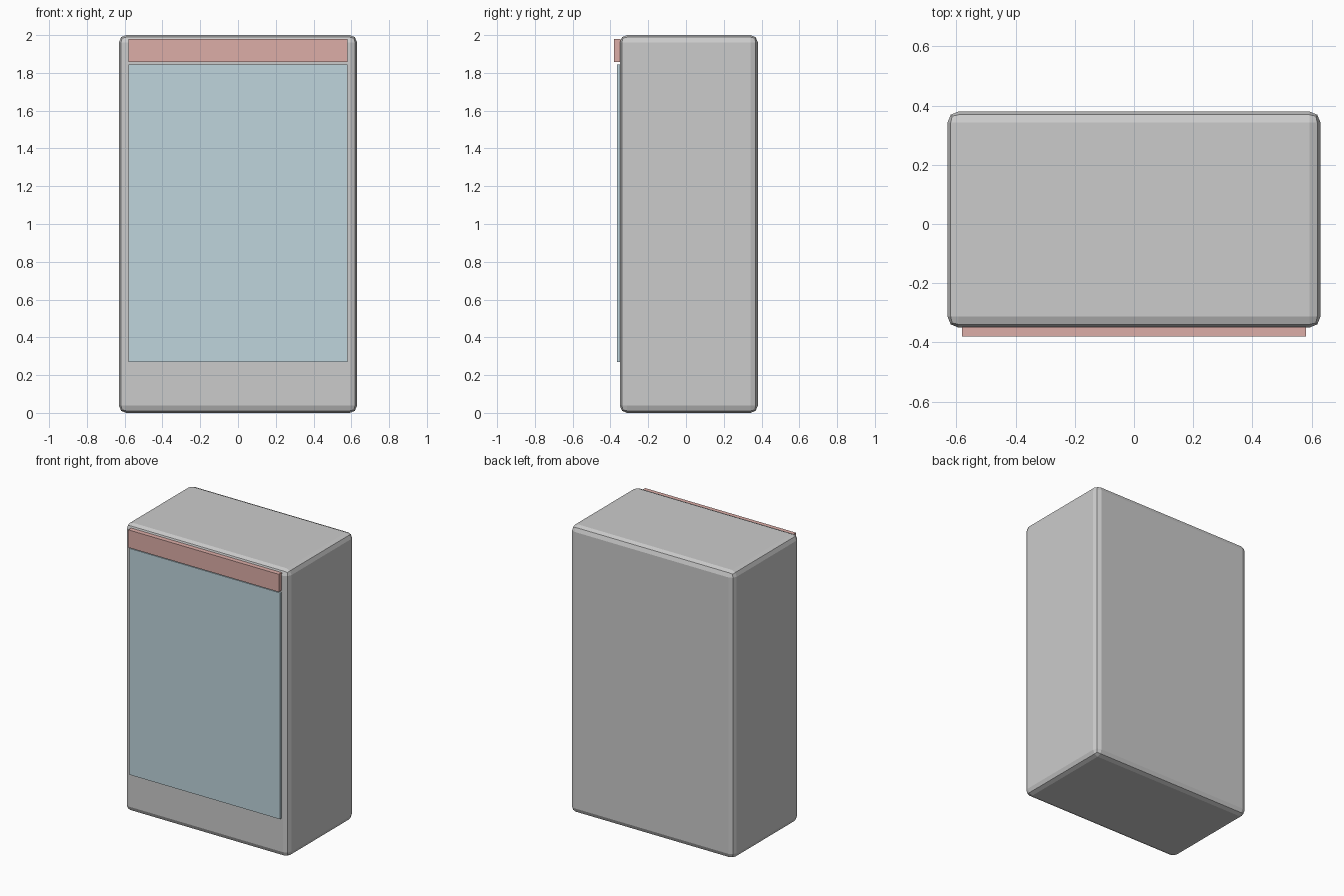
import bpy

if "Cube" in bpy.data.objects:
    bpy.data.objects.remove(bpy.data.objects["Cube"])


def box(name, lo, hi, color=None, bevel=0):
    bpy.ops.mesh.primitive_cube_add(size=1, location=[(a + b) / 2 for a, b in zip(lo, hi)])
    ob = bpy.context.object
    ob.name = name
    ob.scale = [b - a for a, b in zip(lo, hi)]
    bpy.ops.object.transform_apply(location=False, rotation=False, scale=True)
    if bevel:
        mod = ob.modifiers.new("rounded_edges", 'BEVEL')
        mod.width = bevel
        mod.segments = 2
    if color:
        mat = bpy.data.materials.new(name)
        mat.diffuse_color = color
        mat.use_nodes = True
        mat.node_tree.nodes["Principled BSDF"].inputs["Base Color"].default_value = mat.diffuse_color
        ob.data.materials.append(mat)
    return ob


# Cabinet with rounded edges
box("cabinet", (-0.63, -0.35, 0), (0.63, 0.38, 2), bevel=0.038)

# Glass door panel on the front
box("glass_door", (-0.58, -0.366, 0.27), (0.58, -0.345, 1.845), (0.52, 0.66, 0.72, 1))

# Header panel above the door
box("header_panel", (-0.58, -0.38, 1.857), (0.58, -0.347, 1.98), (0.72, 0.42, 0.39, 1))
